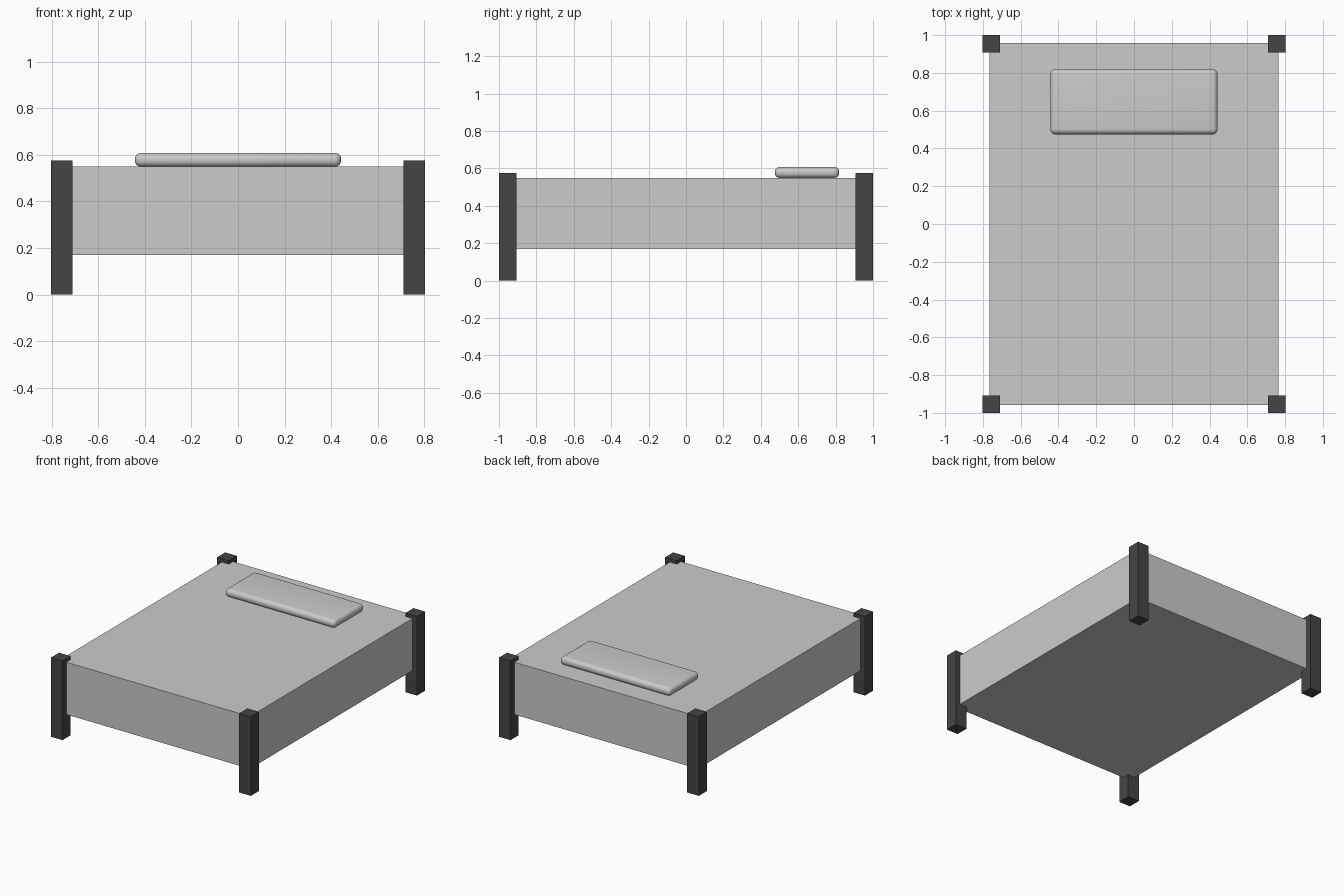
import bpy
import math

if "Cube" in bpy.data.objects:
    bpy.data.objects.remove(bpy.data.objects["Cube"])


def box(name, lo, hi):
    """Axis-aligned box between two corners."""
    bpy.ops.mesh.primitive_cube_add(
        size=1, location=[(a + b) / 2 for a, b in zip(lo, hi)])
    ob = bpy.context.object
    ob.name = name
    ob.scale = [b - a for a, b in zip(lo, hi)]
    bpy.ops.object.transform_apply(location=False, rotation=False, scale=True)
    return ob


dark = bpy.data.materials.new("dark_post")
dark.diffuse_color = (0.06, 0.06, 0.06, 1)
dark.use_nodes = True
dark.node_tree.nodes["Principled BSDF"].inputs["Base Color"].default_value = dark.diffuse_color

# Mattress block
box("mattress", (-0.766, -0.957, 0.17), (0.766, 0.957, 0.55))

# Four square corner posts
POST = 0.093
for sy, end in ((-1, "front"), (1, "back")):
    for sx, side in ((-1, "left"), (1, "right")):
        cx, cy, h = sx * (0.803 - POST / 2), sy * (1 - POST / 2), POST / 2
        post = box(f"{end}_{side}_post", (cx - h, cy - h, 0), (cx + h, cy + h, 0.575))
        post.data.materials.append(dark)

# Rounded pillow lying on the mattress
pillow = box("pillow", (-0.443, 0.475, 0.549), (0.443, 0.819, 0.608))
bevel = pillow.modifiers.new("rounding", "BEVEL")
bevel.width = 0.027
bevel.segments = 6
bpy.ops.object.modifier_apply(modifier=bevel.name)
bpy.ops.object.shade_smooth_by_angle(angle=math.radians(40))
